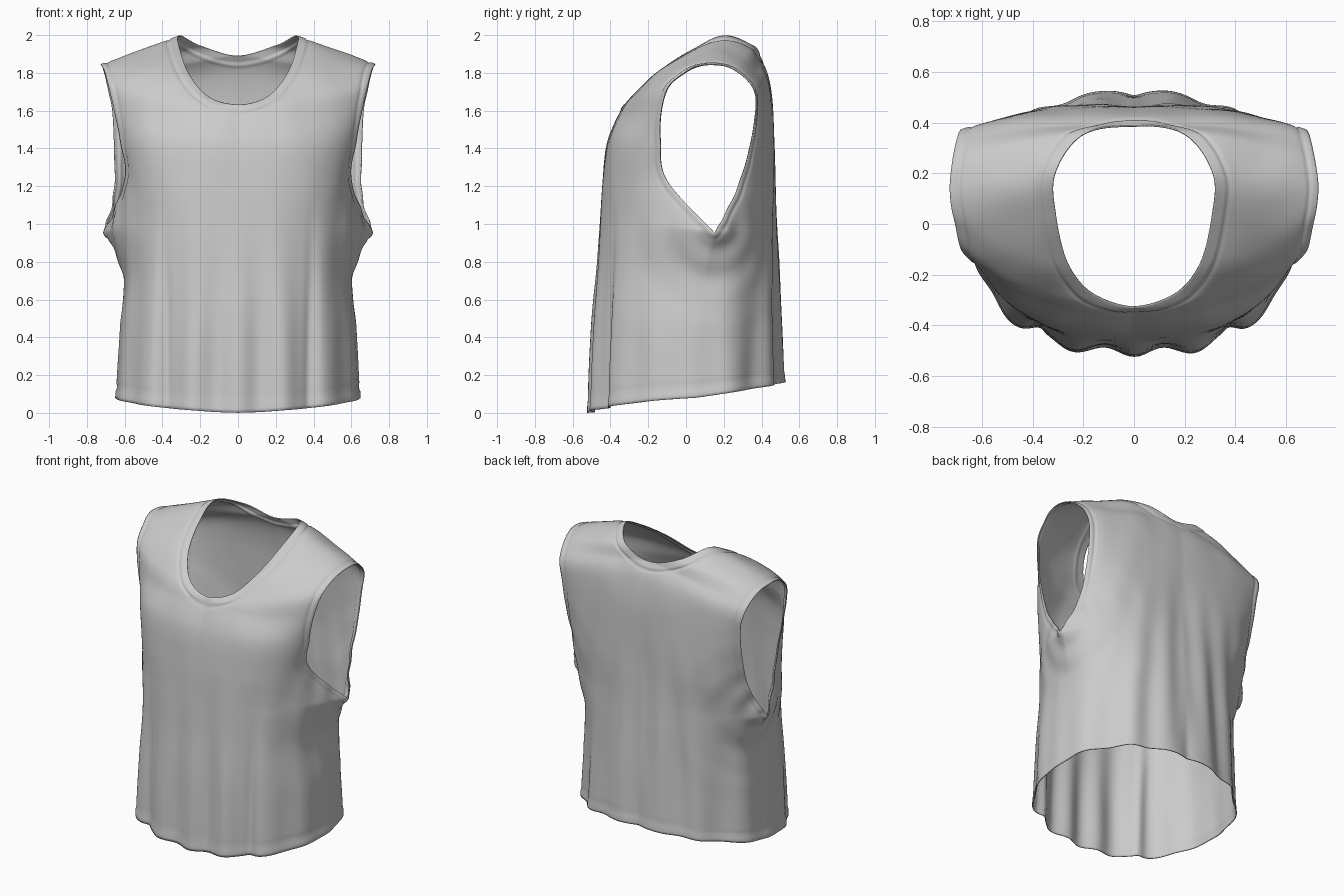
import bpy, bmesh, math
from mathutils import Vector, kdtree, noise

if "Cube" in bpy.data.objects:
    bpy.data.objects.remove(bpy.data.objects["Cube"])

# Each panel row: centre/neckline point, two curve handles, side seam/armhole point
SEAM = [(.65, .05, .08), (.628, .06, .45), (.607, .10, .72), (.705, .15, .955)]
TOP = [(.31, .2, 1.995), (.45, .19, 1.95), (.6, .17, 1.895), (.725, .15, 1.842)]
FRONT = [
    [(0, -.505, 0), (.42, -.52, .015), (.64, -.33, .06), SEAM[0]],
    [(0, -.49, .45), (.42, -.50, .45), (.62, -.33, .45), SEAM[1]],
    [(0, -.468, .75), (.42, -.49, .75), (.60, -.31, .75), SEAM[2]],
    [(0, -.457, .98), (.42, -.48, .98), (.59, -.30, 1.02), SEAM[3]],
    [(0, -.44, 1.22), (.40, -.465, 1.22), (.56, -.31, 1.22), (.60, -.10, 1.23)],
    [(0, -.408, 1.44), (.35, -.44, 1.44), (.55, -.32, 1.43), (.625, -.135, 1.44)],
    [(0, -.325, 1.63), (.22, -.385, 1.57), (.52, -.29, 1.58), (.655, -.13, 1.60)],
    [(.16, -.275, 1.675), (.33, -.29, 1.69), (.55, -.22, 1.70), (.685, -.09, 1.73)],
    [(.26, -.155, 1.795), (.40, -.16, 1.815), (.58, -.095, 1.81), (.705, 0, 1.805)],
    [(.308, .04, 1.925), (.45, .035, 1.92), (.60, .04, 1.87), (.72, .07, 1.836)],
    TOP]
BACK = [
    [(0, .515, .165), (.34, .54, .16), (.64, .34, .12), SEAM[0]],
    [(0, .505, .47), (.34, .52, .46), (.62, .35, .45), SEAM[1]],
    [(0, .487, .75), (.35, .51, .75), (.60, .36, .75), SEAM[2]],
    [(0, .475, .98), (.38, .50, .98), (.60, .36, .96), SEAM[3]],
    [(0, .468, 1.22), (.38, .49, 1.22), (.58, .42, 1.20), (.655, .26, 1.16)],
    [(0, .462, 1.45), (.35, .48, 1.45), (.56, .43, 1.42), (.655, .335, 1.39)],
    [(0, .455, 1.65), (.30, .465, 1.65), (.54, .43, 1.62), (.665, .37, 1.60)],
    [(0, .43, 1.80), (.30, .44, 1.78), (.53, .42, 1.73), (.685, .365, 1.70)],
    [(0, .385, 1.89), (.22, .405, 1.87), (.52, .38, 1.80), (.70, .32, 1.77)],
    [(.2, .355, 1.945), (.35, .345, 1.925), (.56, .31, 1.865), (.715, .24, 1.825)],
    TOP]
SUB, COLS = 14, 60


def smooth(a, b, x):
    t = max(0, min(1, (x - a) / (b - a)))
    return t * t * (3 - 2 * t)


def spline(pts, k, t, corner):
    """Smooth curve through pts, with a break in direction at one corner."""
    p1, p2 = Vector(pts[k]), Vector(pts[k + 1])
    p0 = Vector(pts[k - 1]) if k > 0 and k != corner else p1
    if k == corner and p1.x == 0:
        p0 = Vector((-p2.x, p2.y, p2.z))
    p3 = Vector(pts[k + 2]) if k + 1 != corner else p2
    return .5 * (2 * p1 + (p2 - p0) * t + (2 * p0 - 5 * p1 + 4 * p2 - p3) * t * t
                 + (3 * p1 - p0 - 3 * p2 + p3) * t ** 3)


def panel(bm, keys, beyond, neck, sx, flip):
    """One half of the front or back, lofted between its rows."""
    columns = list(zip(*(keys + [beyond])))
    corners = (neck, -1, -1, 3)
    grid = []
    for r in range(SUB * 10 + 1):
        k = min(r // SUB, 9)
        t = r / SUB - k
        a, b, c, d = [spline(col, k, t, cn) for col, cn in zip(columns, corners)]
        row = []
        for j in range(COLS + 1):
            u = j / COLS
            p = (1-u)**3 * a + 3*u*(1-u)**2 * b + 3*u*u*(1-u) * c + u**3 * d
            row.append(bm.verts.new((sx * p.x, p.y, p.z)))
        grid.append(row)
    for r in range(SUB * 10):
        for j in range(COLS):
            q = [grid[r][j], grid[r][j+1], grid[r+1][j+1], grid[r+1][j]]
            bm.faces.new(q[::-1] if flip else q)


def tree(points):
    kd = kdtree.KDTree(len(points))
    for i, p in enumerate(points):
        kd.insert(p, i)
    kd.balance()
    return kd


def folds(p):
    """Hanging folds, armpit creases and light crumpling."""
    x, y, z = abs(p.x), p.y, p.z
    hang = 1 - smooth(.1, 1.35, z)
    side = min(1, abs(y) * 5)
    if y < 0:
        amp = .018 - .009 * smooth(.33, .42, x)
        h = amp * math.cos(14 * math.atan2(x, -y)) * side * hang
        h -= .025 * math.exp(-((x - .39) / .03) ** 2) * (1 - smooth(.3, 1.25, z))
    else:
        h = -.012 * math.cos(13 * math.atan2(x, y)) * side * hang
        h += .005 * math.sin(34 * x + 3 * z) * (1 - smooth(.9, 1.6, z)) * smooth(.2, .5, y)
    r = (Vector((x, y, z)) - Vector((.68, .17, .98))).length
    h += .012 * math.sin(38 * r) * math.exp(-r / .16)
    return h + .005 * noise.noise(Vector((p.x * 7, p.y * 7, p.z * 2.5)))


# Shirt body: four mirrored panels joined at centre, sides and shoulders
bm = bmesh.new()
for sx in (1, -1):
    panel(bm, FRONT, BACK[9], 6, sx, sx < 0)
    panel(bm, BACK, FRONT[9], 8, sx, sx > 0)
bmesh.ops.remove_doubles(bm, verts=bm.verts, dist=.0004)
bm.normal_update()

# Stitched bands around the neck, armholes and hem
edge = [v.co.copy() for v in bm.verts if v.is_boundary]
neck_edge = tree([p for p in edge if abs(p.x) < .4 and p.z > 1.5])
arm_edge = tree([p for p in edge if abs(p.x) > .5 and p.z > .9])
hem_edge = tree([p for p in edge if p.z < .3])
moves = []
for v in bm.verts:
    h = folds(v.co)
    for kd, width in ((neck_edge, .055), (arm_edge, .035), (hem_edge, .055)):
        d = kd.find(v.co)[2]
        h += .003 * (1 - smooth(width - .012, width, d))
        h -= .0045 * math.exp(-((d - width) / .009) ** 2)
    moves.append(v.normal * h)
for v, m in zip(bm.verts, moves):
    v.co += m
    v.co.z = max(v.co.z, 0)

mesh = bpy.data.meshes.new("sleeveless_shirt")
bm.to_mesh(mesh)
bm.free()
shirt = bpy.data.objects.new("sleeveless_shirt", mesh)
bpy.context.collection.objects.link(shirt)

# Thin cloth thickness
cloth = shirt.modifiers.new("cloth", 'SOLIDIFY')
cloth.thickness = .006
cloth.offset = -1

bpy.context.view_layer.objects.active = shirt
shirt.select_set(True)
bpy.ops.object.shade_smooth_by_angle(angle=math.radians(50))
